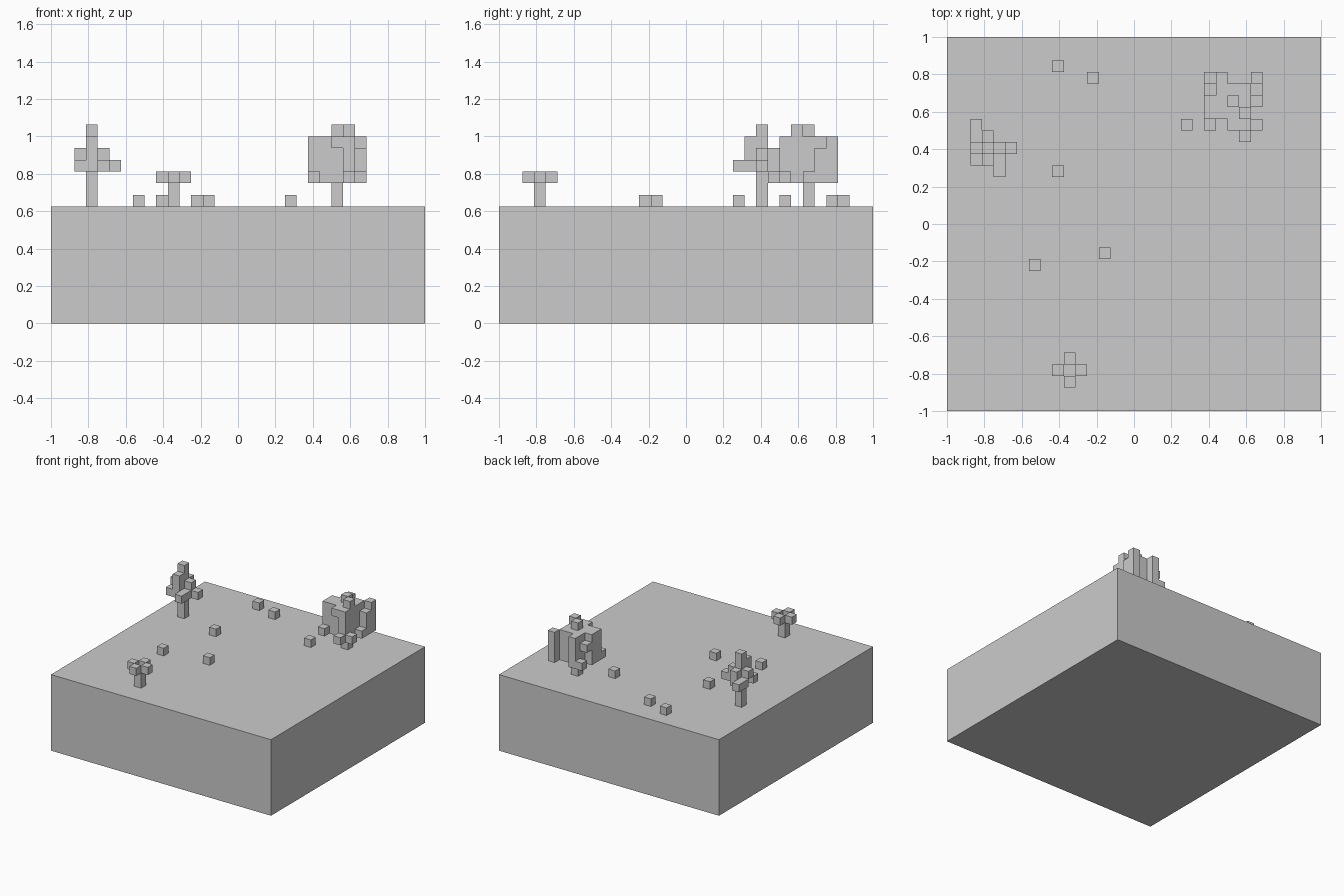
import bpy
import bmesh
from mathutils import Vector

V = 1 / 16          # edge of one block
GROUND = 10 * V     # height of the terrain

cube = bpy.data.objects.get("Cube")
if cube:
    bpy.data.objects.remove(cube, do_unlink=True)

stone = bpy.data.materials.new("plain_grey")
stone.use_nodes = True
stone.diffuse_color = (0.6, 0.6, 0.6, 1)
stone.node_tree.nodes["Principled BSDF"].inputs["Base Color"].default_value = (0.6, 0.6, 0.6, 1)


def finish(name, bm):
    mesh = bpy.data.meshes.new(name)
    bm.to_mesh(mesh)
    bm.free()
    mesh.materials.append(stone)
    obj = bpy.data.objects.new(name, mesh)
    bpy.context.collection.objects.link(obj)
    return obj


def column(cells, i, j, low, high=None):
    """Add a stack of blocks from layer low to layer high."""
    for k in range(low, (low if high is None else high) + 1):
        cells.add((i, j, k))


def blocks(name, cells):
    """Build only the outer faces of a set of grid blocks."""
    bm = bmesh.new()
    for cell in sorted(cells):
        for axis in range(3):
            for side in (0, 1):
                near = list(cell)
                near[axis] += 2 * side - 1
                if tuple(near) in cells:
                    continue
                u, v = (axis + 1) % 3, (axis + 2) % 3
                loop = []
                for a, b in ((0, 0), (1, 0), (1, 1), (0, 1)):
                    p = Vector(cell)
                    p[axis] += side
                    p[u] += a
                    p[v] += b
                    loop.append(bm.verts.new(p * V + Vector((-1, -1, GROUND))))
                bm.faces.new(loop if side else loop[::-1])
    bmesh.ops.remove_doubles(bm, verts=bm.verts, dist=0.001)
    bmesh.ops.dissolve_limit(bm, angle_limit=0.01, verts=bm.verts, edges=bm.edges)
    return finish(name, bm)


# Terrain slab
bm = bmesh.new()
bmesh.ops.create_cube(bm, size=1)
bmesh.ops.scale(bm, vec=(2, 2, GROUND), verts=bm.verts)
bmesh.ops.translate(bm, vec=(0, 0, GROUND / 2), verts=bm.verts)
finish("terrain", bm)

# Slender tree: trunk, wide lower leaves, narrower upper leaves, tip
tree = set()
column(tree, 3, 22, 0, 6)
for i, j in ((2, 21), (2, 23), (2, 24), (3, 21), (3, 23), (4, 20), (4, 21), (4, 22), (5, 22)):
    column(tree, i, j, 3)
for i, j in ((2, 22), (3, 21), (4, 22), (3, 23)):
    column(tree, i, j, 4)
column(tree, 3, 21, 5)
blocks("slender_tree", tree)

# Broad tree: trunk and solid crown
tree = set()
column(tree, 24, 26, 0, 6)
for i in range(22, 26):
    for j in range(25, 28):
        if (i, j) != (22, 27):
            column(tree, i, j, 2, 5)
# Crown corners and ridges
for i, j in ((23, 28), (26, 28), (25, 24)):
    column(tree, i, j, 2, 5)
column(tree, 26, 27, 2, 4)
column(tree, 24, 24, 5)
column(tree, 25, 25, 6)
column(tree, 22, 27, 4)
# Low stray leaves
for i, j in ((22, 24), (22, 28), (25, 23), (26, 24), (26, 26)):
    column(tree, i, j, 2)
blocks("broad_tree", tree)

# Sapling: short trunk with four leaves around its top
sapling = set()
column(sapling, 10, 3, 0, 1)
for di, dj in ((1, 0), (-1, 0), (0, 1), (0, -1)):
    column(sapling, 10 + di, 3 + dj, 2)
blocks("sapling", sapling)

# Loose blocks on the ground
for n, (i, j) in enumerate(((9, 29), (12, 28), (20, 24), (9, 20), (7, 12), (13, 13))):
    blocks(f"ground_block_{n + 1}", {(i, j, 0)})
